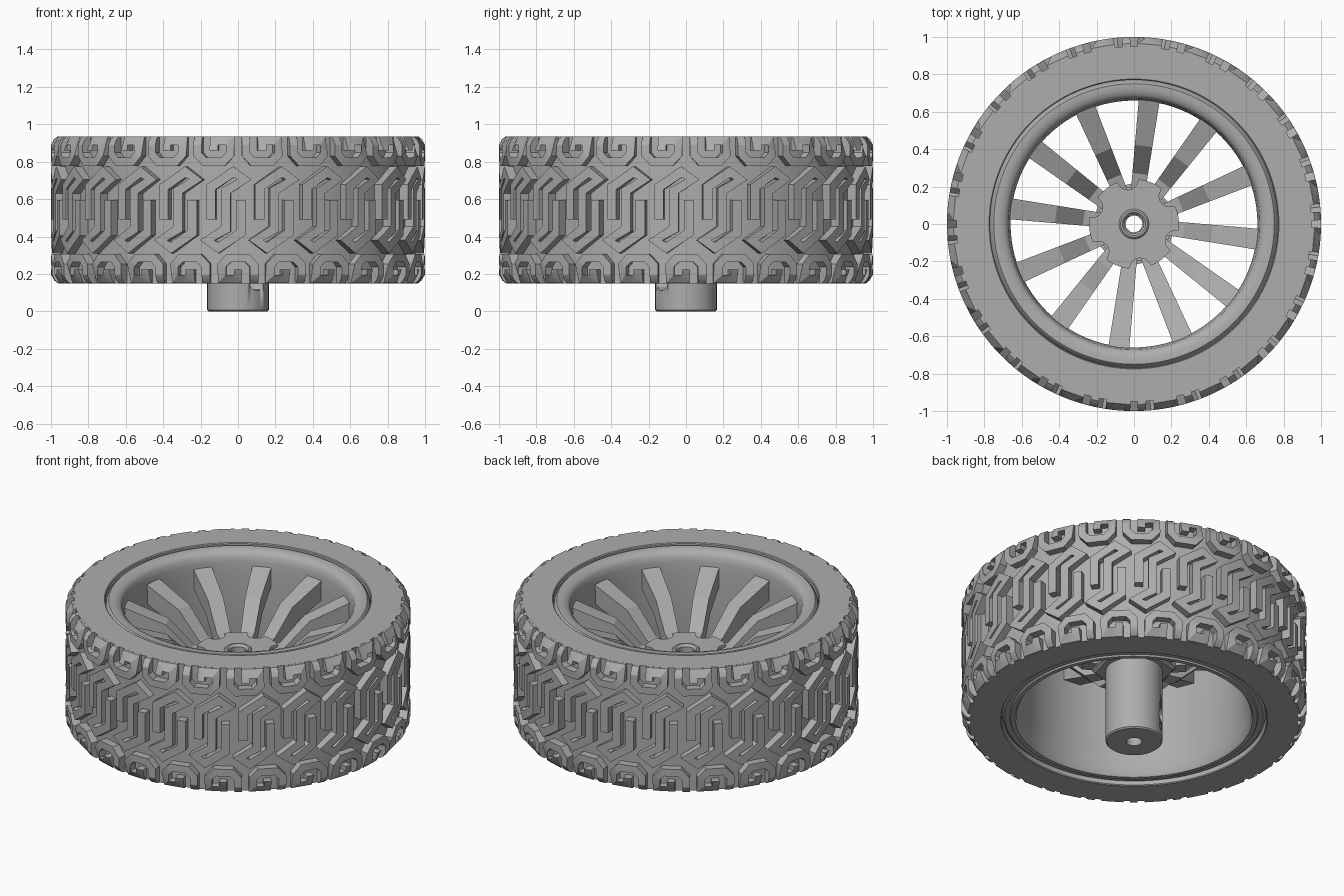
import bpy, bmesh, math
from mathutils import Vector

cube = bpy.data.objects.get("Cube")
if cube:
    bpy.data.objects.remove(cube, do_unlink=True)

grey = bpy.data.materials.new("plain grey")
grey.use_nodes = True
colour = (0.42, 0.42, 0.42, 1)
grey.diffuse_color = colour
grey.node_tree.nodes["Principled BSDF"].inputs["Base Color"].default_value = colour

TOP, BOTTOM = 0.935, 0.15
MID = (TOP + BOTTOM) / 2
PITCHES = 24


def finish(name, bm, angle=35):
    """Turn a bmesh into a shaded, coloured object."""
    bmesh.ops.recalc_face_normals(bm, faces=bm.faces)
    mesh = bpy.data.meshes.new(name)
    bm.to_mesh(mesh)
    bm.free()
    mesh.materials.append(grey)
    ob = bpy.data.objects.new(name, mesh)
    bpy.context.collection.objects.link(ob)
    bpy.ops.object.select_all(action='DESELECT')
    ob.select_set(True)
    bpy.context.view_layer.objects.active = ob
    bpy.ops.object.shade_smooth_by_angle(angle=math.radians(angle))
    return ob


def revolve(name, profile, steps=96, turn=0.0):
    """Closed (radius, z) profile spun round z; a radius may depend on angle."""
    bm = bmesh.new()
    rings = []
    for r, z in profile:
        ring = []
        for i in range(steps):
            a = turn + math.tau * i / steps
            d = r(a) if callable(r) else r
            ring.append(bm.verts.new((d * math.cos(a), d * math.sin(a), z)))
        rings.append(ring)
    for k, ring in enumerate(rings):
        nxt = rings[(k + 1) % len(rings)]
        for i in range(steps):
            j = (i + 1) % steps
            bm.faces.new((ring[i], ring[j], nxt[j], nxt[i]))
    return finish(name, bm)


# Tyre body, with small rounded inner edges
revolve("tyre_body", [
    (0.775, TOP), (0.95, TOP), (0.95, BOTTOM), (0.775, BOTTOM),
    (0.77, BOTTOM + 0.005), (0.77, TOP - 0.005)], 144)


# Tread blocks: winding ribbons wrapped round the tyre
def tread_radius(z):
    edge = max(0, abs(z - MID) - (TOP - MID - 0.045)) / 0.045
    return 1 - 0.035 * edge ** 2


def ribbon(bm, path, width, phase):
    pts = [Vector(p) for p in path]
    dirs = [(b - a).normalized() for a, b in zip(pts, pts[1:])]
    rows = []
    for i, p in enumerate(pts):
        d1, d2 = dirs[max(i - 1, 0)], dirs[min(i, len(dirs) - 1)]
        n1, n2 = Vector((-d1.y, d1.x)), Vector((-d2.y, d2.x))
        offset = (n1 + n2) * (width / 2) / max(1 + n1.dot(n2), 0.7)
        row = []
        for q in (p + offset, p - offset):
            z = min(max(q.y, BOTTOM), TOP)
            a = q.x + phase
            for r in (tread_radius(z), 0.945):
                row.append(bm.verts.new((r * math.sin(a), -r * math.cos(a), z)))
        rows.append(row)
    for (a, b, c, d), (e, f, g, h) in zip(rows, rows[1:]):
        for quad in ((a, e, g, c), (a, b, f, e), (c, g, h, d)):
            bm.faces.new(quad)
    for a, b, c, d in (rows[0], rows[-1]):
        bm.faces.new((a, c, d, b))


def flip(path):
    return [(-u, 2 * MID - z) for u, z in path]


shoulder = [(-0.088, TOP), (-0.088, 0.92), (-0.088, 0.89), (-0.088, 0.84),
            (-0.05, 0.80), (0.05, 0.80), (0.088, 0.84), (0.088, 0.912),
            (0, 0.912), (0, 0.86)]
half = [(-0.08, 0.49), (-0.08, 0.665), (0.04, 0.745), (0.10, 0.705), (0, 0.645)]
centre = half + flip(half)[::-1]

step = math.tau / PITCHES
tread = bmesh.new()
for k in range(PITCHES):
    ribbon(tread, shoulder, 0.045, (k + 0.5) * step)
    ribbon(tread, flip(shoulder), 0.045, k * step)
    ribbon(tread, centre, 0.05, (k - 0.25) * step)
finish("tread_blocks", tread, 25)

# Rim with rounded lips on both sides
revolve("rim", [
    (0.772, 0.88), (0.763, 0.915), (0.75, 0.928), (0.72, 0.928), (0.69, 0.918),
    (0.673, 0.90), (0.667, 0.86), (0.66, 0.80), (0.66, 0.32), (0.675, 0.24),
    (0.68, 0.175), (0.69, 0.16), (0.715, 0.16), (0.72, 0.17), (0.75, 0.17),
    (0.763, 0.18), (0.772, 0.21)])

# Twelve bent spokes
spoke_top = [(0.17, 0.58), (0.27, 0.60), (0.42, 0.75), (0.67, 0.84)]
spoke_under = [(0.17, 0.49), (0.30, 0.50), (0.45, 0.64), (0.67, 0.72)]
spokes = bmesh.new()
for k in range(12):
    a = math.radians(23 + 30 * k)
    out, side = Vector((math.cos(a), math.sin(a), 0)), Vector((-math.sin(a), math.cos(a), 0))
    rows = []
    for (r1, z1), (r2, z2) in zip(spoke_top, spoke_under):
        row = []
        for r, z, s in ((r1, z1, 1), (r1, z1, -1), (r2, z2, -1), (r2, z2, 1)):
            w = s * (0.032 + 0.036 * r)
            row.append(spokes.verts.new(out * r + side * w + Vector((0, 0, z))))
        rows.append(row)
    for p, q in zip(rows, rows[1:]):
        for i in range(4):
            j = (i + 1) % 4
            spokes.faces.new((p[i], p[j], q[j], q[i]))
    spokes.faces.new(rows[0])
    spokes.faces.new(rows[-1])
finish("spokes", spokes, 20)


# Hub plate with six round scallops between the spoke pairs
def scalloped(a):
    r, cut = 0.24, 0.055
    d = math.radians((math.degrees(a) - 98 + 30) % 60 - 30)
    s = r * math.sin(d)
    return r * math.cos(d) - math.sqrt(cut * cut - s * s) if abs(s) < cut else r


revolve("hub_plate", [(scalloped, 0.53), (scalloped, 0.61), (0.075, 0.61), (0.075, 0.53)], 180)
revolve("hub_core", [(0.2, 0.50), (0.2, 0.575), (0.06, 0.575), (0.06, 0.50)])
revolve("hub_collar", [(0.08, 0.55), (0.08, 0.612), (0.072, 0.62), (0.062, 0.62),
                       (0.05, 0.605), (0.05, 0.55)], 48)

# Hexagonal flange and the axle boss below it
revolve("hex_flange", [(0.225, 0.47), (0.245, 0.485), (0.245, 0.56), (0.05, 0.56),
                       (0.05, 0.47)], 6, math.radians(15))
boss = revolve("axle_boss", [(0.157, 0), (0.165, 0.008), (0.165, 0.52),
                             (0.045, 0.52), (0.045, 0)], 64)

# Cross hole through the boss
bm = bmesh.new()
bmesh.ops.create_cone(bm, cap_ends=True, segments=32, radius1=0.045, radius2=0.045, depth=0.6)
cutter = finish("cross_hole_cutter", bm)
cutter.hide_render = True
cutter.location = (0, 0, 0.155)
cutter.rotation_euler = (0, math.pi / 2, math.radians(-52))
cut = boss.modifiers.new("cross_hole", 'BOOLEAN')
cut.object = cutter
cut.solver = 'EXACT'
bpy.context.view_layer.update()
bpy.context.view_layer.objects.active = boss
bpy.ops.object.modifier_apply(modifier=cut.name)
bpy.data.objects.remove(cutter, do_unlink=True)
